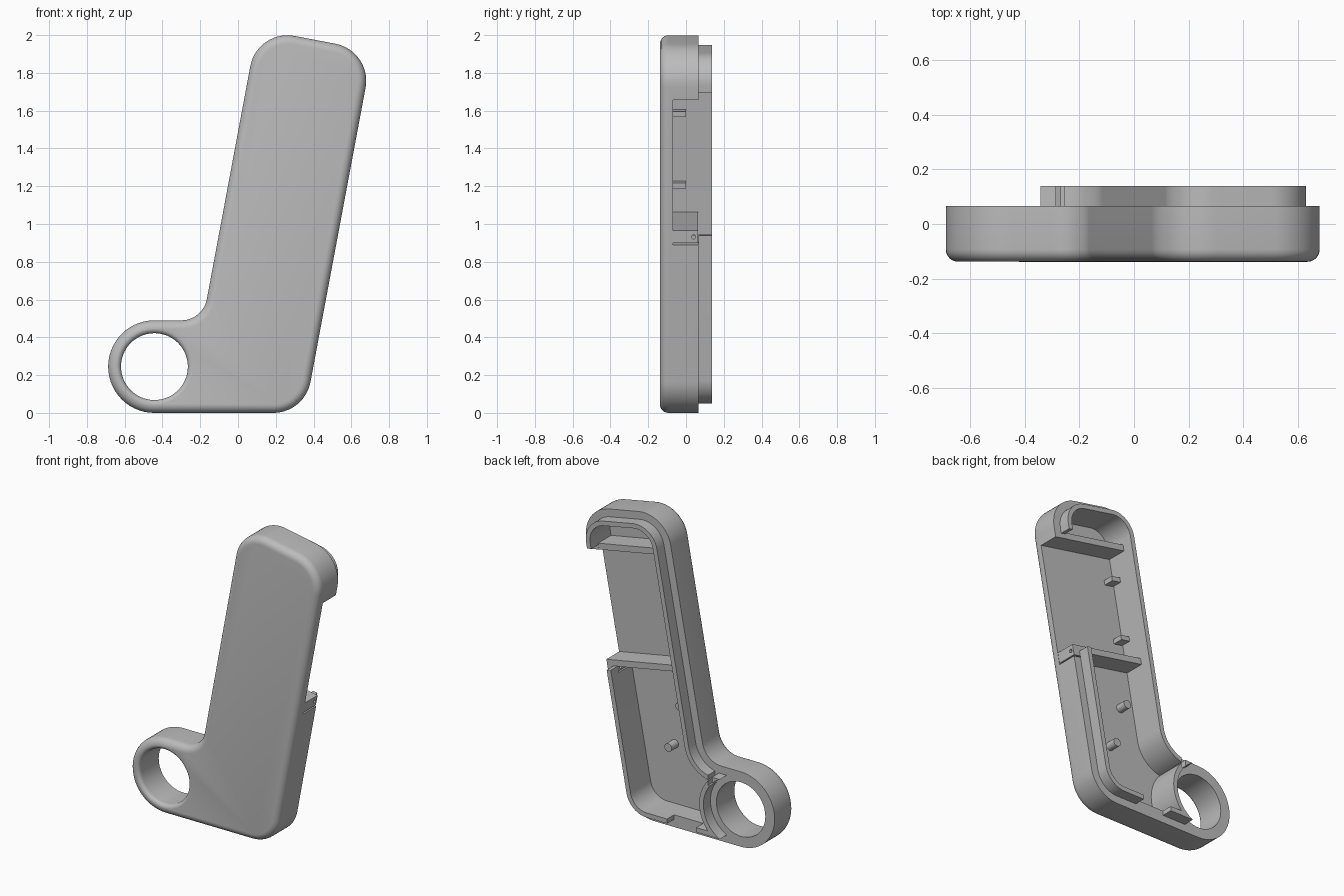
import bpy, bmesh, math
from mathutils import Vector

if "Cube" in bpy.data.objects:
    bpy.data.objects.remove(bpy.data.objects["Cube"])

grey = bpy.data.materials.new("plain_grey")
grey.use_nodes = True
grey.diffuse_color = (0.5, 0.5, 0.5, 1)
grey.node_tree.nodes["Principled BSDF"].inputs["Base Color"].default_value = (0.5, 0.5, 0.5, 1)

FRONT, FLOOR, RIM, LIP = -0.138, -0.07, 0.065, 0.138
RING = Vector((-0.4425, 0.245))
# corner position (x, z) and signed fillet radius, counter-clockwise from the front
CORNERS = [((0.353, 0), 0.2), ((0.712, 1.917), 0.2), ((0.102, 2.033), 0.2),
           ((-0.186, 0.49), -0.137), ((-0.6875, 0.49), 0.245), ((-0.6875, 0), 0.245)]
POINTS = [Vector(p) for p, r in CORNERS]
UP = (POINTS[1] - POINTS[0]).normalized()     # along the tilted handle
ACROSS = Vector((-UP.y, UP.x))                # from its +x edge inwards


def outline(inset, steps=14):
    """Filleted silhouette, moved inwards by inset."""
    loop = []
    for i, (p, (_, radius)) in enumerate(zip(POINTS, CORNERS)):
        a = (p - POINTS[i - 1]).normalized()
        b = (POINTS[(i + 1) % len(POINTS)] - p).normalized()
        n1, n2 = Vector((-a.y, a.x)), Vector((-b.y, b.x))
        centre = p + (n1 + n2) / (1 + n1.dot(n2)) * radius
        loop += [centre - n1.slerp(n2, k / steps) * (radius - inset) for k in range(steps + 1)]
    return loop


def circle(centre, radius, count=64):
    turn = math.tau / count
    return [centre + radius * Vector((math.cos(k * turn), math.sin(k * turn))) for k in range(count)]


def loft(name, sections):
    """Closed solid through (loop, y) sections."""
    bm = bmesh.new()
    rings = [[bm.verts.new((p.x, y, p.y)) for p in loop] for loop, y in sections]
    for low, high in zip(rings, rings[1:]):
        for i in range(len(low)):
            bm.faces.new((low[i - 1], low[i], high[i], high[i - 1]))
    bm.faces.new(rings[0])
    bm.faces.new(rings[-1])
    bmesh.ops.remove_doubles(bm, verts=bm.verts, dist=1e-5)
    bmesh.ops.recalc_face_normals(bm, faces=bm.faces)
    mesh = bpy.data.meshes.new(name)
    bm.to_mesh(mesh)
    bm.free()
    mesh.materials.append(grey)
    ob = bpy.data.objects.new(name, mesh)
    bpy.context.collection.objects.link(ob)
    return ob


def prism(name, loop, y0, y1):
    return loft(name, [(loop, y0), (loop, y1)])


def slab(name, along, across, y0, y1):
    """Box aligned with the tilted handle."""
    loop = [POINTS[0] + UP * a + ACROSS * c for a, c in
            ((along[0], across[0]), (along[1], across[0]), (along[1], across[1]), (along[0], across[1]))]
    return prism(name, loop, y0, y1)


def box(name, x0, x1, z0, z1, y0, y1):
    return prism(name, [Vector(p) for p in ((x0, z0), (x1, z0), (x1, z1), (x0, z1))], y0, y1)


def cut(ob, cutter):
    mod = ob.modifiers.new("cut", "BOOLEAN")
    mod.operation, mod.solver, mod.object = "DIFFERENCE", "EXACT", cutter
    bpy.context.view_layer.objects.active = ob
    bpy.ops.object.modifier_apply(modifier=mod.name)
    bpy.data.objects.remove(cutter)


def chamber(name, inset, radius, y0, y1):
    """Inset silhouette without the disc around the ring hole."""
    ob = prism(name, outline(inset), y0, y1)
    cut(ob, prism("disc", circle(RING, radius), y0 - 0.1, y1 + 0.1))
    return ob


# shell with rounded front edge
ROUND, FLARE = 0.045, 0.025
arc = [math.pi / 2 * k / 6 for k in range(7)]
shell = loft("shell", [(outline(ROUND * (1 - math.sin(t))), FRONT + ROUND * (1 - math.cos(t)))
                       for t in arc] + [(outline(0), RIM)])
# ring hole, rounded at the front
cut(shell, loft("hole", [(circle(RING, 0.177 + FLARE), FRONT - 0.05)]
                + [(circle(RING, 0.177 + FLARE * (1 - math.sin(t))), FRONT + FLARE * (1 - math.cos(t)))
                   for t in arc] + [(circle(RING, 0.177), LIP)]))
cut(shell, chamber("cavity", 0.08, 0.25, FLOOR, LIP + 0.05))
cut(shell, slab("side_opening", (0.905, 1.684), (-0.1, 0.12), FLOOR, LIP))

# locating lip with its gaps
lip = chamber("lip", 0.05, 0.22, RIM, LIP)
cut(lip, chamber("lip_inside", 0.08, 0.25, RIM - 0.1, LIP + 0.1))
cut(lip, slab("lip_side_gap", (0.945, 1.715), (-0.1, 0.2), 0, 0.3))
cut(lip, box("lip_bottom_gap", -0.17, 0.04, -0.1, 0.15, 0, 0.3))
cut(lip, box("lip_corner_gap", -0.285, -0.255, 0.38, 0.5, 0, 0.3))

# cross shelves and the drilled end block
parts = [shell, lip,
         slab("upper_shelf", (1.684, 1.724), (0.004, 0.56), FLOOR - 0.01, RIM - 0.001),
         slab("middle_shelf", (0.942, 0.982), (0.07, 0.56), FLOOR - 0.01, RIM - 0.001)]
block = slab("shelf_end_block", (0.914, 0.982), (0.002, 0.08), FLOOR - 0.01, RIM - 0.001)
bpy.ops.mesh.primitive_cylinder_add(vertices=16, radius=0.011, depth=0.3, location=(0.53, 0.04, 0.932),
                                    rotation=(0, math.pi / 2, 0))
cut(block, bpy.context.object)
parts.append(block)

# small ribs beside the far wall
for i, along in enumerate((1.12, 1.505)):
    parts.append(slab(f"rib_{i + 1}", (along, along + 0.03), (0.47, 0.535), FLOOR - 0.01, 0))
# round pegs on the floor
for i, place in enumerate(((0.05, 0.76), (0.13, 0.47))):
    parts.append(prism(f"peg_{i + 1}", circle(Vector(place), 0.027, 24), FLOOR - 0.01, 0.0))

bpy.ops.object.select_all(action="DESELECT")
for ob in parts:
    ob.select_set(True)
bpy.context.view_layer.objects.active = shell
bpy.ops.object.shade_smooth_by_angle(angle=math.radians(35))
